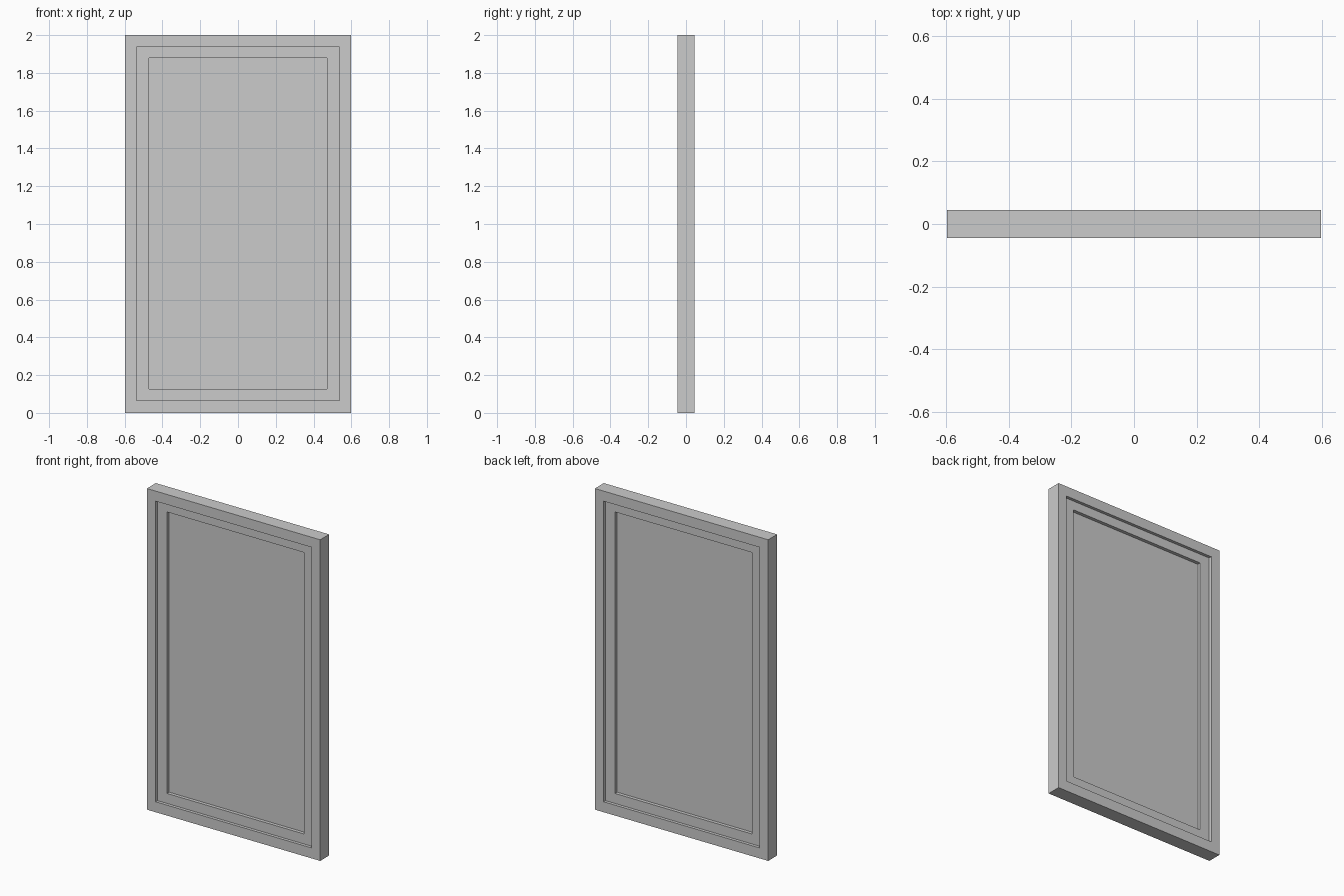
import bpy, bmesh

if "Cube" in bpy.data.objects:
    bpy.data.objects.remove(bpy.data.objects["Cube"])


def slab(name, outer, depth, inner=None):
    """Upright rectangular panel, or a ring when an inner rectangle is given.
    Rectangles are (half width, bottom z, top z); depth is half thickness."""
    bm = bmesh.new()

    def loop(rect, y):
        w, b, t = rect
        return [bm.verts.new((x, y, z)) for x, z in ((-w, b), (w, b), (w, t), (-w, t))]

    def bridge(a, b):
        for i in range(4):
            j = (i + 1) % 4
            bm.faces.new((a[i], a[j], b[j], b[i]))

    front, back = loop(outer, -depth), loop(outer, depth)
    bridge(front, back)
    if inner:
        hole_front, hole_back = loop(inner, -depth), loop(inner, depth)
        bridge(hole_front, front)
        bridge(back, hole_back)
        bridge(hole_back, hole_front)
    else:
        bm.faces.new(front)
        bm.faces.new(back)
    bmesh.ops.recalc_face_normals(bm, faces=bm.faces)
    mesh = bpy.data.meshes.new(name)
    bm.to_mesh(mesh)
    bm.free()
    obj = bpy.data.objects.new(name, mesh)
    bpy.context.collection.objects.link(obj)
    return obj


FRAME = (0.597, 0.0, 2.0)
SASH = (0.537, 0.065, 1.937)
PANE = (0.471, 0.127, 1.88)

# Outer frame, stepped-in sash, and recessed pane
slab("outer_frame", FRAME, 0.044, SASH)
slab("inner_sash", SASH, 0.025, PANE)
slab("pane", PANE, 0.004)
